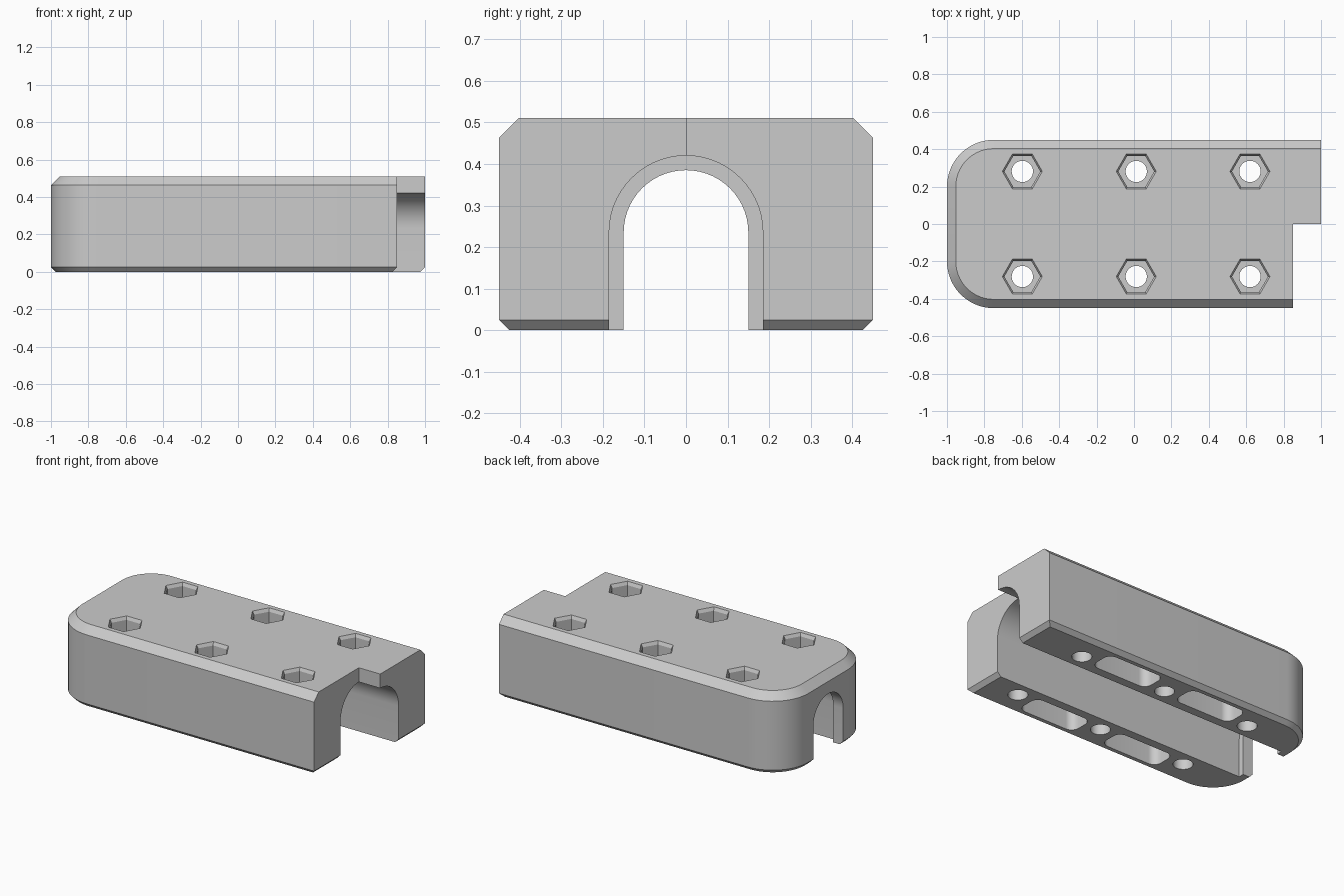
import bpy
import bmesh
from math import sin, cos, pi, radians

cube = bpy.data.objects.get("Cube")
if cube:
    bpy.data.objects.remove(cube, do_unlink=True)

grey = bpy.data.materials.new("plain grey")
grey.use_nodes = True
colour = (0.6, 0.6, 0.6, 1)
grey.diffuse_color = colour
grey.node_tree.nodes["Principled BSDF"].inputs["Base Color"].default_value = colour


def arc(cx, cy, r, start, end, steps):
    """Points along an arc, angles in degrees."""
    angles = [radians(start + (end - start) * i / steps) for i in range(steps + 1)]
    return [(cx + r * cos(a), cy + r * sin(a)) for a in angles]


def loft(name, rings):
    """Closed solid through rings of equal point count."""
    bm = bmesh.new()
    loops = [[bm.verts.new(p) for p in ring] for ring in rings]
    n = len(loops[0])
    bm.faces.new(loops[0])
    bm.faces.new(loops[-1])
    for a, b in zip(loops, loops[1:]):
        for i in range(n):
            j = (i + 1) % n
            bm.faces.new((a[i], a[j], b[j], b[i]))
    bmesh.ops.recalc_face_normals(bm, faces=bm.faces)
    mesh = bpy.data.meshes.new(name)
    bm.to_mesh(mesh)
    bm.free()
    mesh.materials.append(grey)
    obj = bpy.data.objects.new(name, mesh)
    bpy.context.collection.objects.link(obj)
    return obj


def flat(points, z):
    return [(x, y, z) for x, y in points]


def cut(cutter):
    """Subtract a solid from the body, then discard it."""
    mod = body.modifiers.new("cut", "BOOLEAN")
    mod.operation = "DIFFERENCE"
    mod.solver = "EXACT"
    mod.object = cutter
    bpy.ops.object.modifier_apply(modifier=mod.name)
    bpy.data.objects.remove(cutter, do_unlink=True)


# Body: one rounded end, one stepped end, chamfered top and bottom
def outline(side, end):
    r = 0.25 - side
    w = 0.45 - side
    return (arc(-0.75, 0.2, r, 90, 180, 14) + arc(-0.75, -0.2, r, 180, 270, 14)
            + [(0.85 - end, -w), (0.85 - end, 0), (1 - end, 0), (1 - end, w)])


body = loft("block_body", [
    flat(outline(0.025, 0.025), 0), flat(outline(0, 0), 0.025),
    flat(outline(0, 0), 0.463), flat(outline(0.047, 0), 0.51)])
bpy.context.view_layer.objects.active = body
body.select_set(True)


# Arched channel, narrowed by a lip at the rounded end
def channel(radius, start):
    profile = [(radius, -0.1)] + arc(0, 0.235, radius, 0, 180, 28) + [(-radius, -0.1)]
    return loft("channel_cutter", [[(x, y, z) for y, z in profile] for x in (start, 1.1)])


cut(channel(0.185, -0.93))
cut(channel(0.15, -1.1))

# Bolt holes with hexagonal nut pockets
for side in (-1, 1):
    y = 0.281 * side
    for x in (-0.597, 0.012, 0.62):
        def ring(r, z, n):
            return flat(arc(x, y, r, 0, 360, n)[:-1], z)
        cut(loft("hole_cutter", [ring(0.057, z, 32) for z in (-0.1, 0.45)]))
        cut(loft("pocket_cutter", [
            ring(0.096, 0.36, 6), ring(0.096, 0.49, 6),
            ring(0.107, 0.51, 6), ring(0.107, 0.6, 6)]))

# Rounded hollows in the underside, between the holes
for side in (-1, 1):
    for x in (-0.292, 0.316):
        r, hx, hy = 0.05, 0.15, 0.03
        corners = [(1, 1, 0), (-1, 1, 90), (-1, -1, 180), (1, -1, 270)]
        slot = []
        for sx, sy, a in corners:
            slot += arc(x + sx * hx, 0.32 * side + sy * hy, r, a, a + 90, 8)
        cut(loft("hollow_cutter", [flat(slot, -0.1), flat(slot, 0.36)]))

bpy.ops.object.shade_smooth_by_angle(angle=radians(25))
